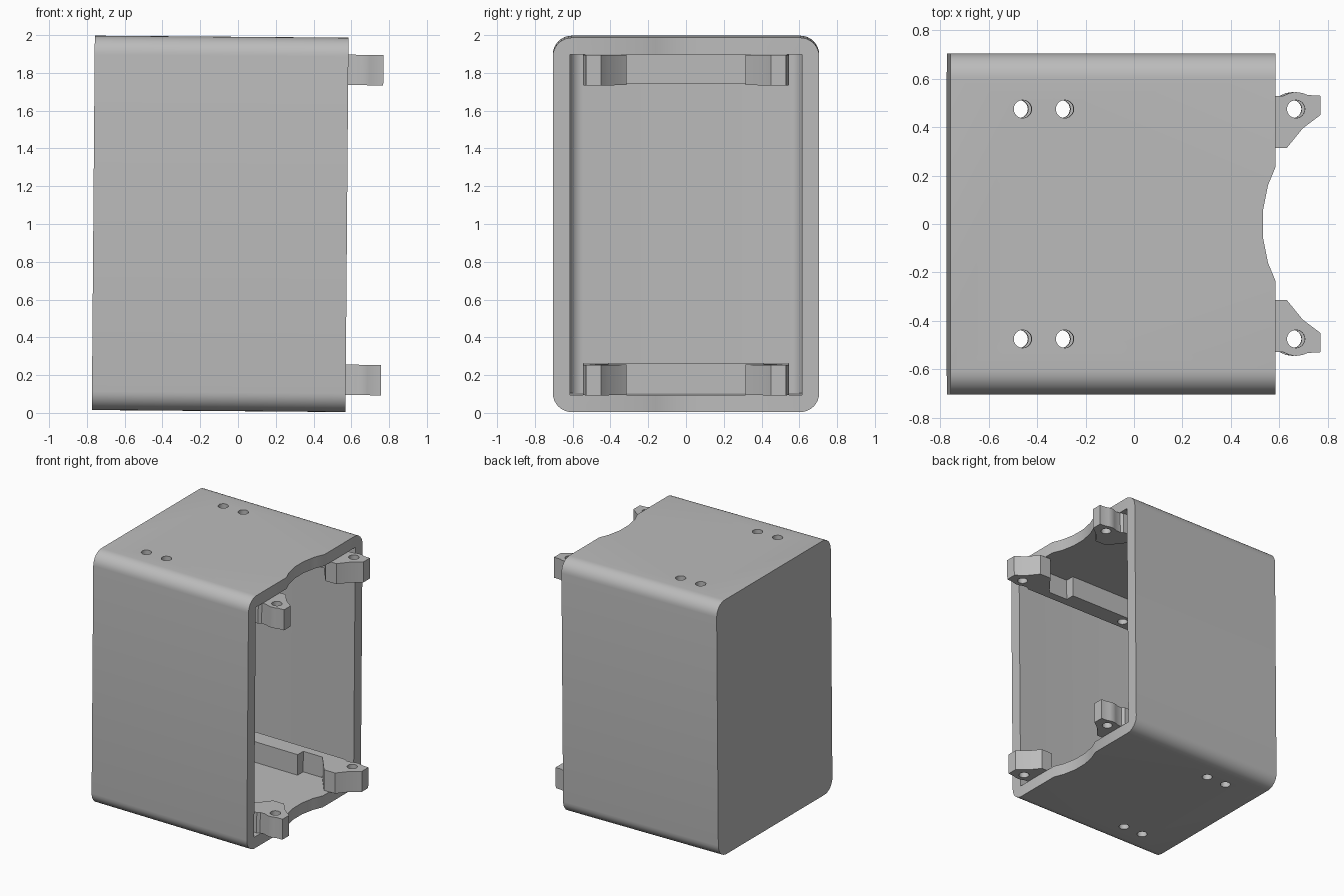
import bpy, bmesh
from math import sin, cos, pi
from mathutils import Matrix

cube = bpy.data.objects.get("Cube")
if cube:
    bpy.data.objects.remove(cube, do_unlink=True)

grey = bpy.data.materials.new("plain grey")
grey.use_nodes = True
colour = (0.5, 0.5, 0.5, 1)
grey.diffuse_color = colour
grey.node_tree.nodes["Principled BSDF"].inputs["Base Color"].default_value = colour

X0, X1 = -0.766, 0.577      # closed back wall, open mouth
HALF_Y, WALL = 0.705, 0.09
Z0, Z1 = 0.009, 1.991


def prism(name, points, vector):
    """Extrude a closed outline of 3D points along a vector."""
    bm = bmesh.new()
    face = bm.faces.new([bm.verts.new(p) for p in points])
    ext = bmesh.ops.extrude_face_region(bm, geom=[face])
    moved = [e for e in ext["geom"] if isinstance(e, bmesh.types.BMVert)]
    bmesh.ops.translate(bm, verts=moved, vec=vector)
    bmesh.ops.recalc_face_normals(bm, faces=bm.faces)
    mesh = bpy.data.meshes.new(name)
    bm.to_mesh(mesh)
    bm.free()
    mesh.materials.append(grey)
    ob = bpy.data.objects.new(name, mesh)
    bpy.context.collection.objects.link(ob)
    return ob


def arc(cx, cy, r, start, end, n):
    steps = [start + (end - start) * i / n for i in range(n + 1)]
    return [(cx + r * cos(a), cy + r * sin(a)) for a in steps]


def circle(x, y, r, n, turn=0):
    return arc(x, y, r, turn, turn + 2 * pi, n)[:-1]


def upright(name, outline, z0, z1):
    return prism(name, [(x, y, z0) for x, y in outline], (0, 0, z1 - z0))


def cut(ob, cutter):
    cutter.hide_render = True
    mod = ob.modifiers.new("cut", "BOOLEAN")
    mod.operation, mod.solver, mod.object = "DIFFERENCE", "EXACT", cutter
    bpy.context.view_layer.objects.active = ob
    bpy.ops.object.modifier_apply(modifier=mod.name)


# Shell: rounded rectangle in y-z, drawn along x
R = 0.1
profile = []
for i, (sy, sz) in enumerate([(1, 1), (-1, 1), (-1, -1), (1, -1)]):
    cz = Z1 - R if sz > 0 else Z0 + R
    profile += arc(sy * (HALF_Y - R), cz, R, i * pi / 2, (i + 1) * pi / 2, 8)
shell = prism("shell", [(X0, y, z) for y, z in profile], (X1 - X0, 0, 0))

# Cavity with filleted upright back corners
r = 0.07
bx, by = X0 + WALL, HALF_Y - WALL
cavity_outline = [(X1 + 0.2, by)] + arc(bx + r, by - r, r, pi / 2, pi, 8)
cavity_outline += arc(bx + r, r - by, r, pi, 1.5 * pi, 8) + [(X1 + 0.2, -by)]
cavity = upright("cavity_cutter", cavity_outline, Z0 + WALL, Z1 - WALL)
scallop = upright("scallop_cutter", circle(1.072, 0, 0.55, 32, pi / 32), -0.5, 2.5)
cut(shell, cavity)
cut(shell, scallop)

# Mounting frame: back bar, side rails, thin arms and ears outside the mouth
half = [(-0.58, 0.41), (0.235, 0.41), (0.235, 0.48), (0.4, 0.48),
        (0.53, 0.315), (0.625, 0.315), (0.69, 0.395), (0.763, 0.45),
        (0.763, 0.53), (0.71, 0.533), (0.69, 0.541), (0.662, 0.545),
        (0.635, 0.541), (0.61, 0.53), (0.57, 0.53), (0.55, 0.545),
        (bx - 0.004, 0.545)]
outline = half + [(x, -y) for x, y in reversed(half)]
lower = upright("lower_mount_frame", outline, Z0 + WALL, 0.26)
upper = upright("upper_mount_frame", outline, 1.74, Z1 - WALL)

# Screw holes
holes = []
for side in (-1, 1):
    for x in (-0.468, -0.294, 0.662):
        holes.append(upright("hole_cutter", circle(x, side * 0.475, 0.037, 24), -0.5, 2.5))
parts = [shell, lower, upper]
for ob in parts:
    for hole in holes:
        cut(ob, hole)
for helper in holes + [cavity, scallop]:
    bpy.data.objects.remove(helper, do_unlink=True)

# Slight lean of the whole case, then smooth the rounded edges
lean = Matrix.Translation((0, 0, 1)) @ Matrix.Rotation(0.008, 4, "Y") @ Matrix.Translation((0, 0, -1))
for ob in parts:
    ob.data.transform(lean)
    bpy.ops.object.select_all(action="DESELECT")
    ob.select_set(True)
    bpy.context.view_layer.objects.active = ob
    bpy.ops.object.shade_smooth_by_angle(angle=0.5)
